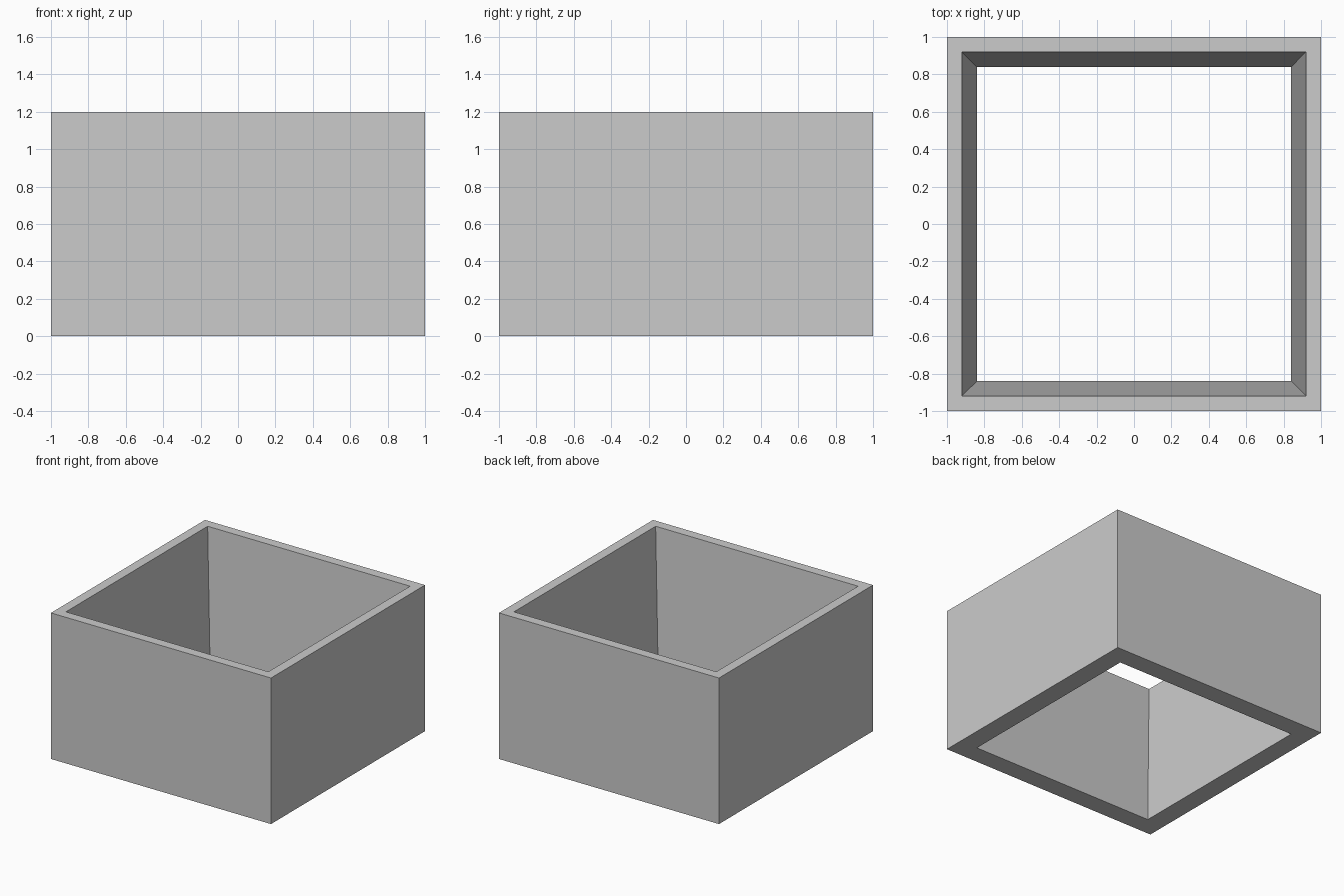
import bpy, bmesh

if "Cube" in bpy.data.objects:
    bpy.data.objects.remove(bpy.data.objects["Cube"])

HEIGHT = 1.2


def square_ring(bm, half, z):
    corners = [(-1, -1), (1, -1), (1, 1), (-1, 1)]
    return [bm.verts.new((x * half, y * half, z)) for x, y in corners]


# Open square box frame: straight outside, walls thinner at the top
bm = bmesh.new()
profile = [(1.0, 0.0), (1.0, HEIGHT), (0.92, HEIGHT), (0.84, 0.0)]
rings = [square_ring(bm, half, z) for half, z in profile]

# Bridge the rings in a closed loop: outside, top rim, inside, bottom rim
for i, ring in enumerate(rings):
    following = rings[(i + 1) % len(rings)]
    for j in range(4):
        k = (j + 1) % 4
        bm.faces.new((ring[j], ring[k], following[k], following[j]))
bmesh.ops.recalc_face_normals(bm, faces=bm.faces)

mesh = bpy.data.meshes.new("square_planter_wall")
bm.to_mesh(mesh)
bm.free()
wall = bpy.data.objects.new("square_planter_wall", mesh)
bpy.context.collection.objects.link(wall)
